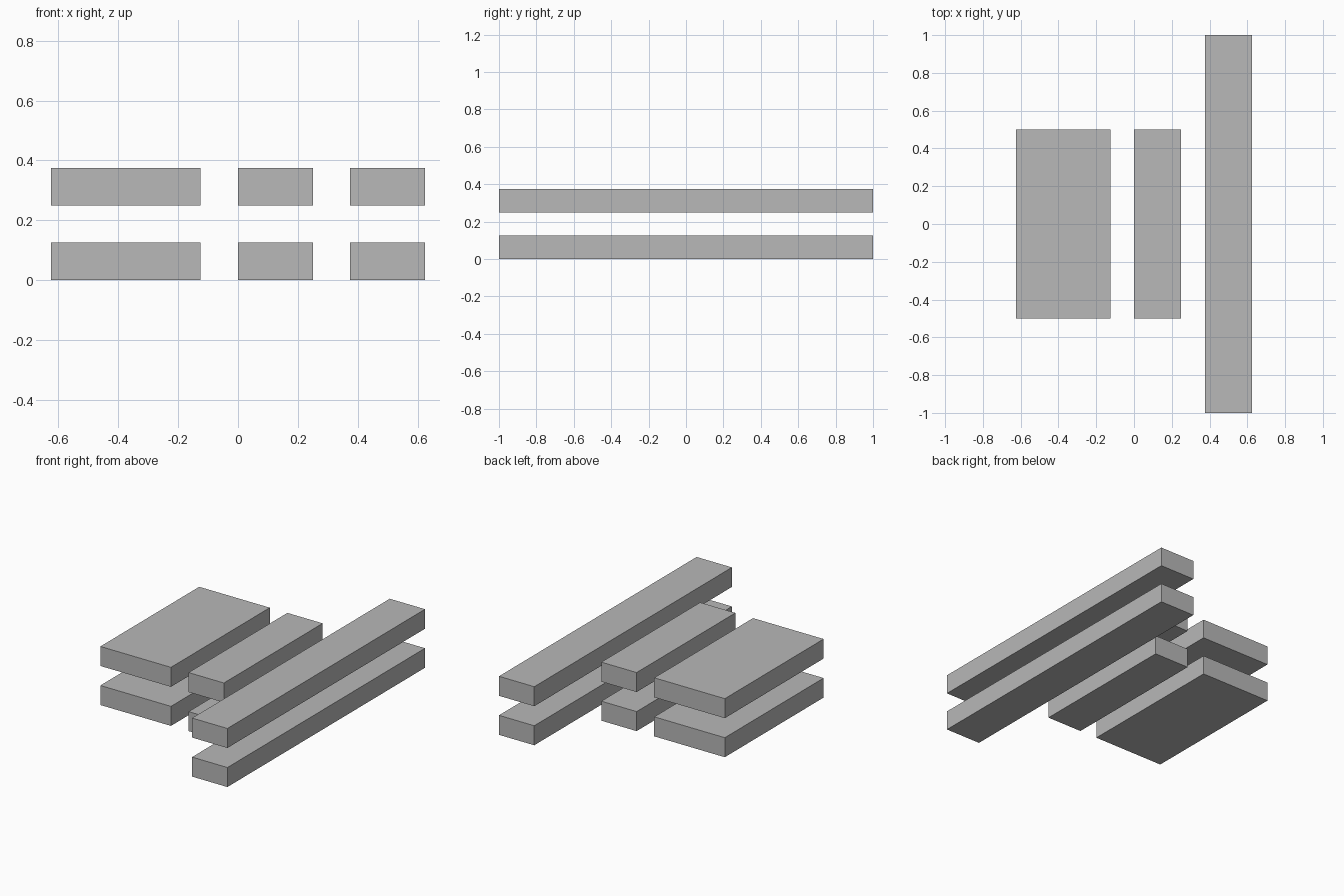
import bpy

cube = bpy.data.objects.get("Cube")
if cube:
    bpy.data.objects.remove(cube, do_unlink=True)

# Single plain grey
grey = bpy.data.materials.new("plain_grey")
grey.use_nodes = True
colour = (0.48, 0.48, 0.48, 1)
grey.diffuse_color = colour
grey.node_tree.nodes["Principled BSDF"].inputs["Base Color"].default_value = colour

THICKNESS = 0.125


def slab(name, x, width, length, base):
    """Flat box resting at height base, centred on y = 0."""
    bpy.ops.mesh.primitive_cube_add(size=1, location=(x, 0, base + THICKNESS / 2))
    ob = bpy.context.object
    ob.name = name
    ob.scale = (width, length, THICKNESS)
    bpy.ops.object.transform_apply(location=False, rotation=False, scale=True)
    ob.data.materials.append(grey)


# Wide slab, short plank and long plank, repeated in two layers
for layer, base in (("lower", 0), ("upper", 2 * THICKNESS)):
    slab(layer + "_wide_slab", -0.375, 0.5, 1, base)
    slab(layer + "_short_plank", 0.125, 0.25, 1, base)
    slab(layer + "_long_plank", 0.5, 0.25, 2, base)
